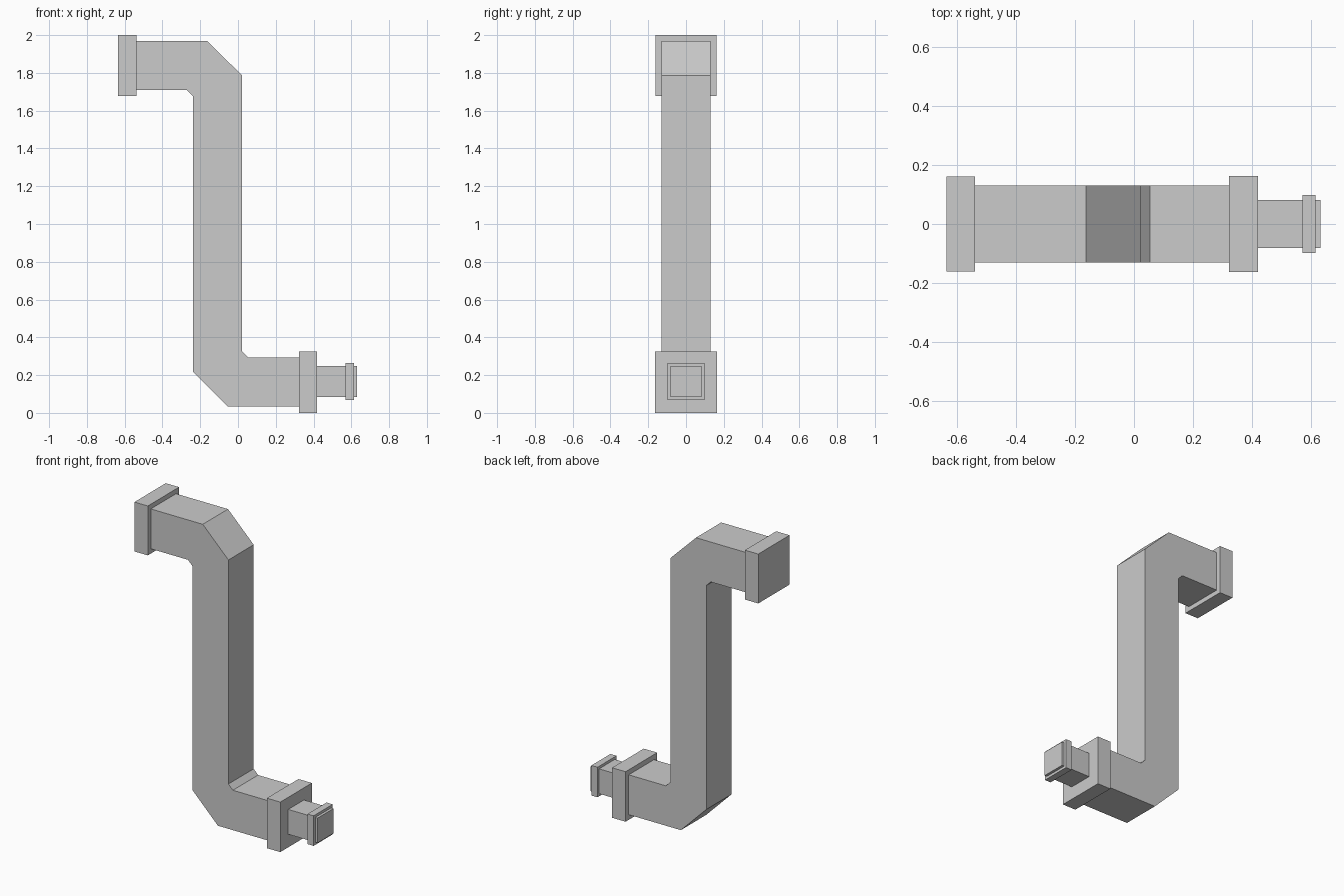
import bpy, bmesh

if "Cube" in bpy.data.objects:
    bpy.data.objects.remove(bpy.data.objects["Cube"])

PIPE = 0.13          # half width of the main duct
LOW_Z, HIGH_Z = 0.163, 1.839


def finish(name, bm):
    bmesh.ops.recalc_face_normals(bm, faces=bm.faces)
    mesh = bpy.data.meshes.new(name)
    bm.to_mesh(mesh)
    bm.free()
    obj = bpy.data.objects.new(name, mesh)
    bpy.context.collection.objects.link(obj)
    return obj


def square_block(name, x0, x1, z, half):
    """Square section running along x, centred on height z."""
    bm = bmesh.new()
    bmesh.ops.create_cube(bm, size=1)
    for v in bm.verts:
        v.co.x = x0 if v.co.x < 0 else x1
        v.co.y *= 2 * half
        v.co.z = z + v.co.z * 2 * half
    return finish(name, bm)


# Main duct: side profile with mitred bends, extruded across y
profile = [
    (-0.54, HIGH_Z + PIPE), (-0.163, HIGH_Z + PIPE), (0.022, 1.786),
    (0.022, 0.325), (0.054, LOW_Z + PIPE), (0.322, LOW_Z + PIPE),
    (0.322, LOW_Z - PIPE), (-0.054, LOW_Z - PIPE), (-0.238, 0.217),
    (-0.238, 1.677), (-0.27, HIGH_Z - PIPE), (-0.54, HIGH_Z - PIPE),
]
bm = bmesh.new()
face = bm.faces.new([bm.verts.new((x, -PIPE, z)) for x, z in profile])
ext = bmesh.ops.extrude_face_region(bm, geom=[face])
for v in ext["geom"]:
    if isinstance(v, bmesh.types.BMVert):
        v.co.y = PIPE
finish("bent_duct", bm)

# End flanges, narrow outlet and its collar
square_block("upper_flange", -0.634, -0.538, HIGH_Z, 0.161)
square_block("lower_flange", 0.322, 0.419, LOW_Z, 0.163)
square_block("outlet_pipe", 0.419, 0.631, LOW_Z + 0.003, 0.081)
square_block("outlet_collar", 0.57, 0.614, LOW_Z + 0.003, 0.098)
